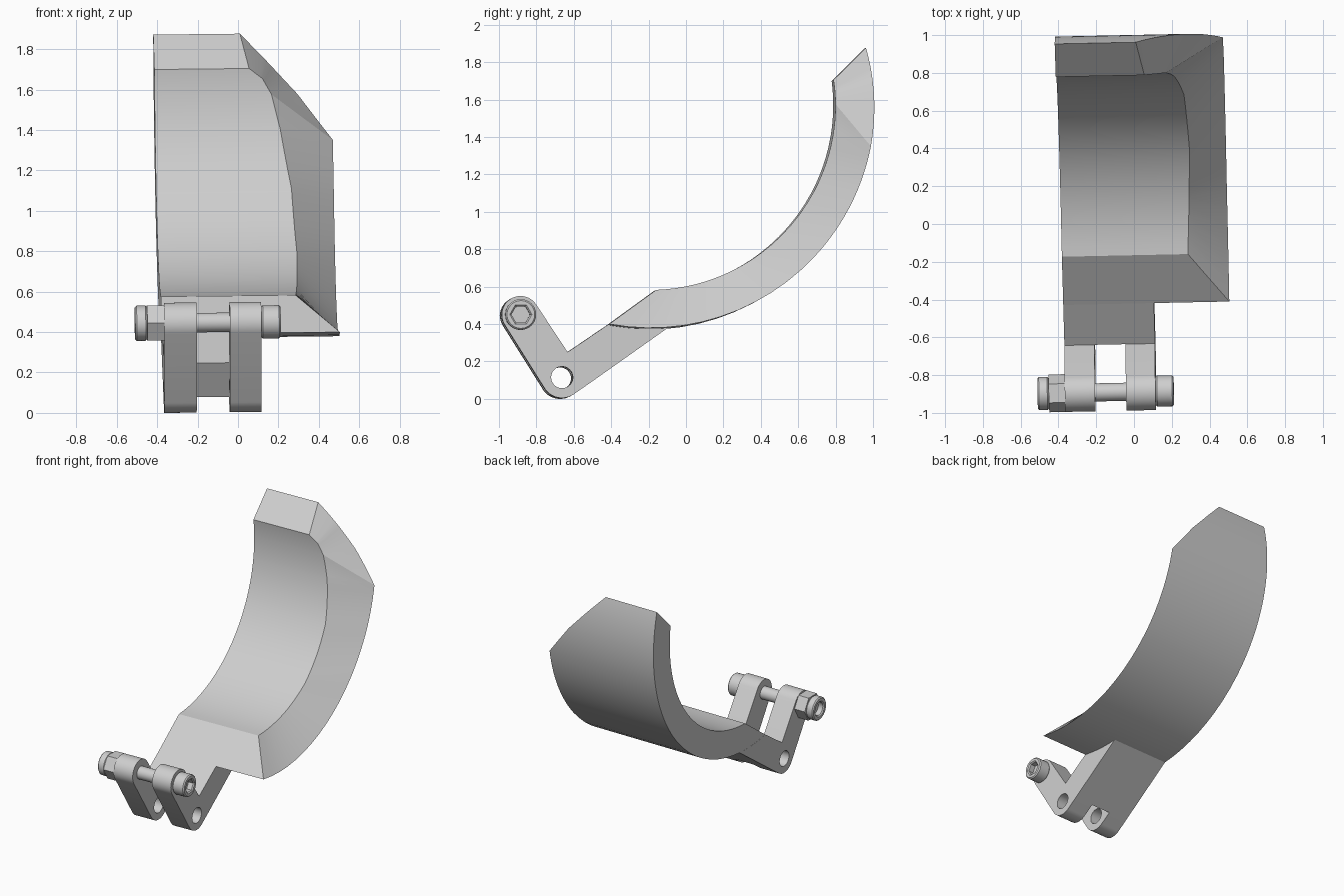
import bpy, bmesh
from math import cos, sin, radians, pi
from mathutils import Matrix, Vector

cube = bpy.data.objects.get("Cube")
if cube:
    bpy.data.objects.remove(cube)

# One plain grey for every part
GREY = (0.62, 0.62, 0.62, 1)
metal = bpy.data.materials.new("plain_grey")
metal.use_nodes = True
metal.diffuse_color = GREY
metal.node_tree.nodes["Principled BSDF"].inputs["Base Color"].default_value = GREY

# The whole assembly sits slightly twisted
TILT = Matrix(((1, -.021, -.011, 0), (.021, 1, 0, 0), (.011, 0, 1, .004), (0, 0, 0, 1)))
# Profile plane (y, z) with extrusion along x
SIDE = Matrix(((0, 0, 1, 0), (1, 0, 0, 0), (0, 1, 0, 0), (0, 0, 0, 1)))

LEFT, ARM_RIGHT = -.379, .101
BOWL, R_OUT, R_IN = (-.2, 1.57), 1.2, .995
PIN, PIVOT = (-.887, .445), (-.665, .11)


def arc(centre, r, a0, a1, n=24):
    """Points on an arc in the (y, z) plane, angles in degrees."""
    angles = [radians(a0 + (a1 - a0) * i / n) for i in range(n + 1)]
    return [(centre[0] + r * cos(a), centre[1] + r * sin(a)) for a in angles]


def ring(centre, r, n=48):
    return arc(centre, r, 0, 360, n)[:-1]


def finish(name, mesh):
    mesh.transform(TILT)
    mesh.materials.clear()
    mesh.materials.append(metal)
    ob = bpy.data.objects.new(name, mesh)
    bpy.context.collection.objects.link(ob)
    bpy.ops.object.select_all(action='DESELECT')
    ob.select_set(True)
    bpy.context.view_layer.objects.active = ob
    bpy.ops.object.shade_smooth_by_angle(angle=radians(25))
    return ob


def prism(name, x0, x1, *outlines, bevel=0):
    """Extrude a (y, z) outline along x; further outlines become holes."""
    cu = bpy.data.curves.new(name, 'CURVE')
    cu.dimensions, cu.fill_mode = '2D', 'BOTH'
    cu.extrude = (x1 - x0) / 2 - bevel
    cu.bevel_depth, cu.offset, cu.bevel_resolution = bevel, -bevel, 0
    for pts in outlines:
        sp = cu.splines.new('POLY')
        sp.points.add(len(pts) - 1)
        for p, (y, z) in zip(sp.points, pts):
            p.co = (y, z, 0, 1)
        sp.use_cyclic_u = True
    temp = bpy.data.objects.new(name + "_curve", cu)
    bpy.context.collection.objects.link(temp)
    bpy.context.view_layer.update()
    mesh = bpy.data.meshes.new_from_object(temp.evaluated_get(bpy.context.evaluated_depsgraph_get()))
    bpy.data.objects.remove(temp)
    mesh.transform(Matrix.Translation(((x0 + x1) / 2, 0, 0)) @ SIDE)
    bm = bmesh.new()
    bm.from_mesh(mesh)
    bmesh.ops.remove_doubles(bm, verts=bm.verts, dist=1e-5)
    bmesh.ops.recalc_face_normals(bm, faces=bm.faces)
    bm.to_mesh(mesh)
    bm.free()
    return finish(name, mesh)


# Curved plate: stations of inner angle, inner edge x, outer angle, outer edge x
STATIONS = [(-88, .288, -100.6, .5), (-70, .302, -72, .5), (-53.4, .31, -43, .503),
            (-28, .291, -25, .505), (-10, .241, -11, .505), (0, .2, -11, .505),
            (0, .2, 0, .333), (4.6, .155, 8, .18), (7.5, .09, 14.6, .05)]
STEPS = 6
rows = [STATIONS[0]]
for a, b in zip(STATIONS, STATIONS[1:]):
    rows += [Vector(a).lerp(Vector(b), i / STEPS) for i in range(1, STEPS + 1)]

bm = bmesh.new()
sections = []
for ai, xi, ao, xo in rows:
    (yi, zi), (yo, zo) = arc(BOWL, R_IN, ai, ai, 1)[0], arc(BOWL, R_OUT, ao, ao, 1)[0]
    corners = ((LEFT, yi, zi), (LEFT, yo, zo), (xo, yo, zo), (xi, yi, zi))
    sections.append([bm.verts.new(c) for c in corners])
for s, t in zip(sections, sections[1:]):
    for k in range(4):
        m = (k + 1) % 4
        bm.faces.new((s[k], s[m], t[m], t[k]))
bm.faces.new(sections[0])
bm.faces.new(sections[-1])
bmesh.ops.remove_doubles(bm, verts=bm.verts, dist=1e-5)
bmesh.ops.recalc_face_normals(bm, faces=bm.faces)
plate = bpy.data.meshes.new("curved_plate")
bm.to_mesh(plate)
bm.free()
finish("curved_plate", plate)

# Arm block under the plate's lower edge
elbow, heel = (-.635, .245), (-.521, .076)
prism("arm_block", LEFT, ARM_RIGHT, [elbow, heel] + arc(BOWL, R_OUT, -85.2, -100.6, 12))

# Two bent lugs with pivot holes
lug = [elbow] + arc(PIN, .1, 34, 214) + arc(PIVOT, .11, 214, 304.6) + [heel]
for name, x0, x1 in (("left_lug", LEFT, -.219), ("right_lug", -.055, ARM_RIGHT)):
    prism(name, x0, x1, lug, ring(PIVOT, .058))

# Bolt through the lugs, with socket head, hex nut and end collar
prism("bolt_shaft", -.48, .15, ring(PIN, .048))
prism("bolt_head", ARM_RIGHT, .197, ring(PIN, .082), ring(PIN, .05, 6), bevel=.008)
prism("hex_nut", -.464, LEFT, ring(PIN, .1, 6))
prism("end_collar", -.524, -.464, ring(PIN, .087), ring(PIN, .05), bevel=.008)
